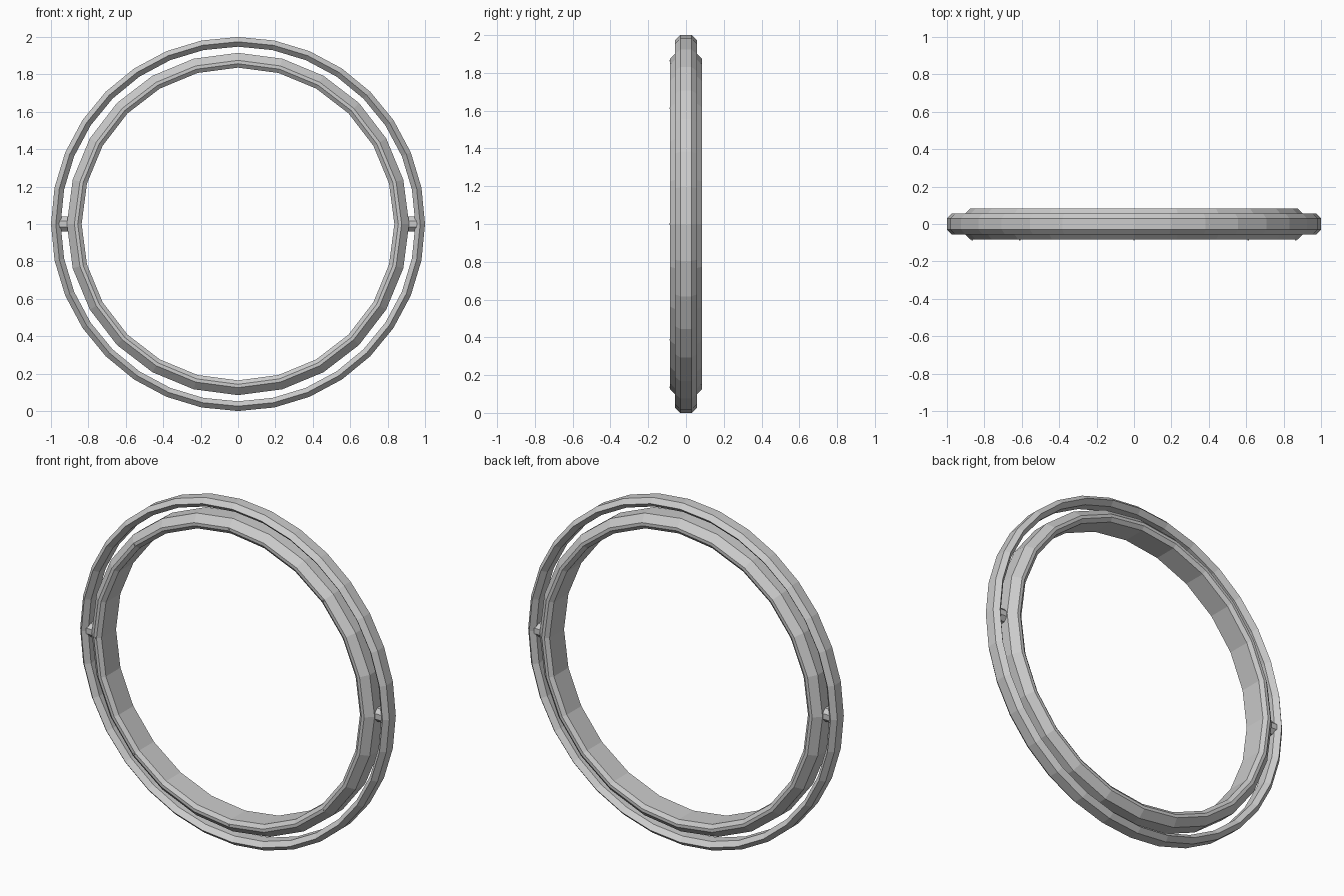
import bpy, bmesh
from math import sin, cos, pi
from mathutils import Matrix, Vector

if "Cube" in bpy.data.objects:
    bpy.data.objects.remove(bpy.data.objects["Cube"])


def finish(name, bm):
    bmesh.ops.recalc_face_normals(bm, faces=bm.faces)
    me = bpy.data.meshes.new(name)
    bm.to_mesh(me)
    bm.free()
    ob = bpy.data.objects.new(name, me)
    bpy.context.collection.objects.link(ob)
    return ob


def ring(name, profile, sides):
    """Sweep a closed (radius, y) profile around the y axis at z = 1."""
    bm = bmesh.new()
    loops = []
    for i in range(sides):
        a = 2 * pi * i / sides
        loops.append([bm.verts.new((r * cos(a), y, 1 + r * sin(a))) for r, y in profile])
    n = len(profile)
    for i in range(sides):
        p, q = loops[i], loops[(i + 1) % sides]
        for j in range(n):
            k = (j + 1) % n
            bm.faces.new((p[j], p[k], q[k], q[j]))
    return finish(name, bm)


# Outer ring: slim hexagonal section
ring("outer_ring", [(1.0, -0.03), (1.0, 0.03), (0.974, 0.057),
                    (0.948, 0.03), (0.948, -0.03), (0.974, -0.057)], 32)

# Inner ring: wider band with bevelled rims
ring("inner_ring", [(0.915, -0.045), (0.915, 0.045), (0.875, 0.084), (0.857, 0.084),
                    (0.836, 0.067), (0.836, -0.067), (0.857, -0.084), (0.875, -0.084)], 24)

# Pivot pins joining the rings
for side, label in ((-1, "left"), (1, "right")):
    bm = bmesh.new()
    bmesh.ops.create_cone(bm, cap_ends=True, segments=8, radius1=0.042, radius2=0.042,
                          depth=0.06,
                          matrix=Matrix.Translation((side * 0.932, 0, 1)) @ Matrix.Rotation(pi / 2, 4, 'Y')
                          @ Matrix.Rotation(pi / 8, 4, 'Z'))
    finish("pivot_pin_" + label, bm)

# Tiny studs barely breaking the front rim
bm = bmesh.new()
for i in range(8):
    a = i * pi / 4
    bmesh.ops.create_cube(bm, size=0.008, matrix=Matrix.Translation(
        Vector((0.865 * cos(a), -0.083, 1 + 0.865 * sin(a)))))
finish("rim_studs", bm)
